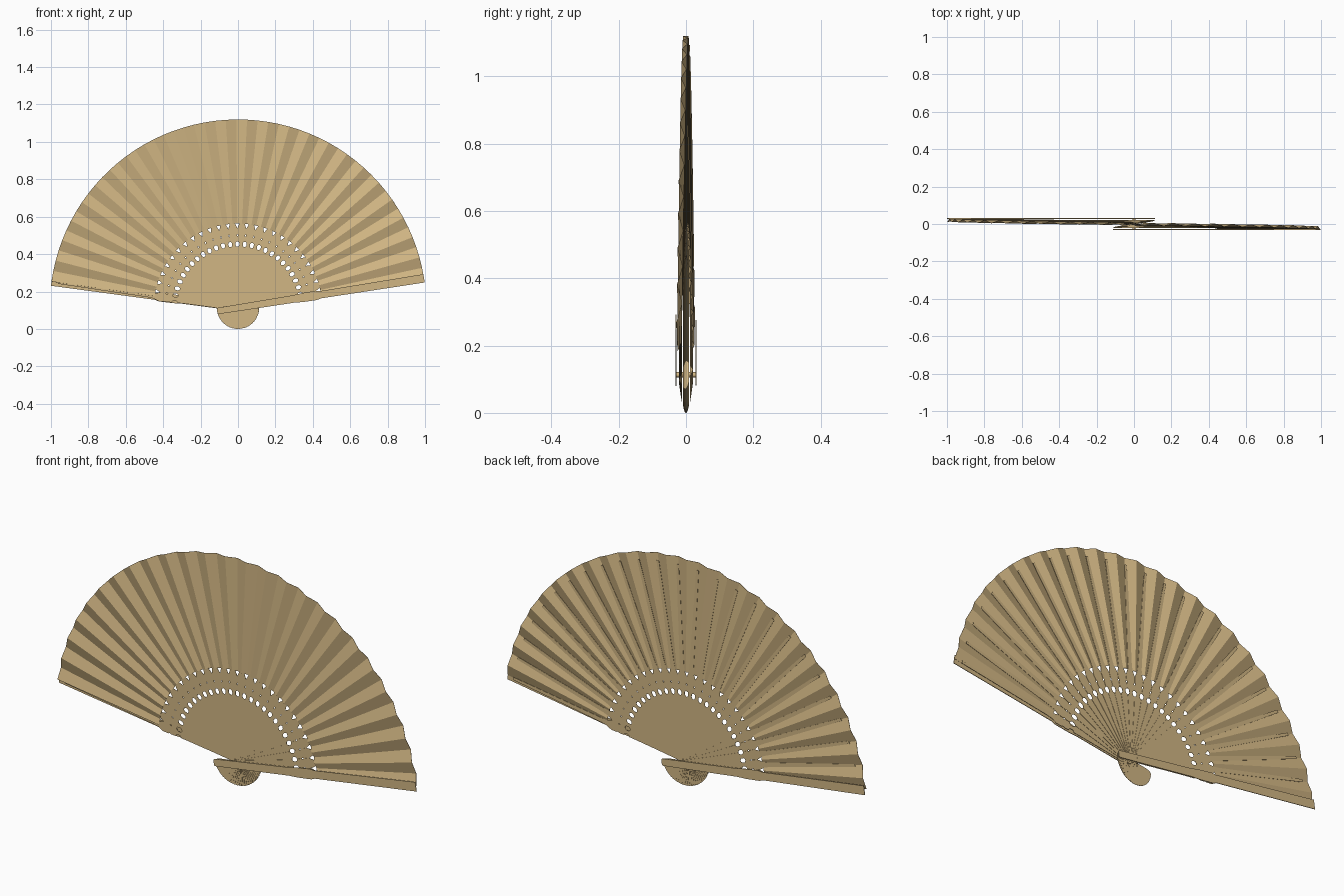
import bpy, bmesh, math
from mathutils import Vector

old = bpy.data.objects.get("Cube")
if old:
    bpy.data.objects.remove(old, do_unlink=True)

PIVOT_Z = 0.113
RADIUS = 1.007
LEAF_INNER = 0.45
STICKS = 26
START, END = math.radians(9), math.radians(172)
SPREAD = 0.02          # half depth of the fanned stack

tan = bpy.data.materials.new("warm_tan_wood")
tan.use_nodes = True
tan.diffuse_color = (0.64, 0.47, 0.23, 1)
tan.node_tree.nodes["Principled BSDF"].inputs["Base Color"].default_value = tan.diffuse_color


def angle_at(t):
    return START + (END - START) * t


def depth_at(t):
    return SPREAD * (2 * t - 1)


def make_mesh(name, bm):
    bmesh.ops.recalc_face_normals(bm, faces=bm.faces)
    mesh = bpy.data.meshes.new(name)
    bm.to_mesh(mesh)
    bm.free()
    mesh.materials.append(tan)
    return mesh


def add_object(name, mesh, thickness=0):
    obj = bpy.data.objects.new(name, mesh)
    bpy.context.collection.objects.link(obj)
    if thickness:
        mod = obj.modifiers.new("thickness", "SOLIDIFY")
        mod.thickness = thickness
        mod.offset = 0
    return obj


def slat_mesh(name, profile):
    """Flat slat along +x, from (distance, half width) pairs."""
    bm = bmesh.new()
    rows = [[bm.verts.new((r, 0, s * w)) for s in (-1, 1)] for r, w in profile]
    for a, b in zip(rows, rows[1:]):
        bm.faces.new((a[0], b[0], b[1], a[1]))
    return make_mesh(name, bm)


def place(obj, angle, depth):
    obj.location = (0, depth, PIVOT_Z)
    obj.rotation_euler = (0, -angle, 0)


# Sticks: rounded tail, notched decorative band, thin rib behind the leaf
stick_profile = [
    (-0.113, 0.004), (-0.109, 0.010), (-0.1, 0.015), (-0.08, 0.018),
    (0, 0.017), (0.15, 0.017), (0.29, 0.018), (0.325, 0.0192),
    (0.329, 0.012), (0.335, 0.0093), (0.345, 0.0093), (0.351, 0.012),
    (0.355, 0.0208), (0.381, 0.0222), (0.384, 0.0195), (0.39, 0.0195),
    (0.393, 0.0228), (0.424, 0.0244), (0.452, 0.0135), (0.48, 0.011),
    (0.97, 0.007)]
stick = slat_mesh("stick", stick_profile)
for i in range(STICKS):
    t = i / (STICKS - 1)
    place(add_object(f"stick_{i + 1}", stick, 0.0014), angle_at(t), depth_at(t))

# Guards: wider end slats closing the stack at front and back
guard_profile = [
    (-0.113, 0.012), (-0.108, 0.017), (0, 0.018), (0.3, 0.02),
    (0.35, 0.024), (0.425, 0.025), (0.445, 0.0195), (RADIUS, 0.0225)]
guard = slat_mesh("guard", guard_profile)
place(add_object("front_guard", guard, 0.003), START, -0.0295)
place(add_object("back_guard", guard, 0.003), END, 0.0295)

# Pleated leaf: zigzag folds with front ridges over the sticks
bm = bmesh.new()
folds = 2 * (STICKS - 1)
rows = []
for i in range(folds + 1):
    t = i / folds
    a = angle_at(t)
    side = -1 if i % 2 == 0 else 1
    rows.append([bm.verts.new((r * math.cos(a), depth_at(t) + side * 0.0075 * r ** 0.5,
                               PIVOT_Z + r * math.sin(a)))
                 for r in (LEAF_INNER, RADIUS)])
for a, b in zip(rows, rows[1:]):
    bm.faces.new((a[0], a[1], b[1], b[0]))
add_object("pleated_leaf", make_mesh("pleated_leaf", bm), 0.001)

# Pivot pin through the whole stack
bm = bmesh.new()
bmesh.ops.create_cone(bm, cap_ends=True, segments=16, radius1=0.008, radius2=0.008, depth=0.063)
pin = add_object("pivot_pin", make_mesh("pivot_pin", bm))
pin.location = Vector((0, 0, PIVOT_Z))
pin.rotation_euler = (math.pi / 2, 0, 0)
